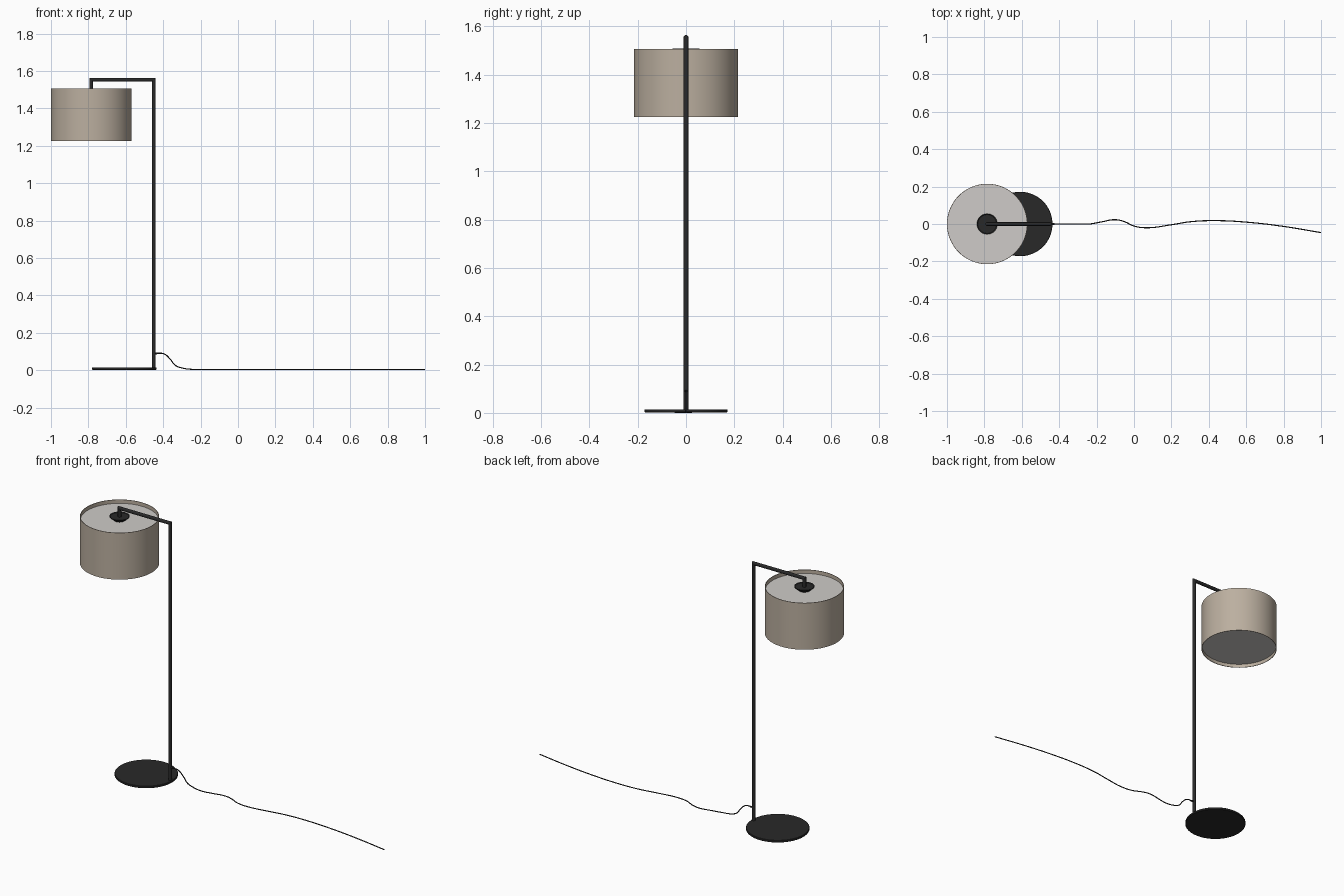
import bpy, bmesh
from math import sin, cos, pi
from mathutils import Vector, Matrix

if "Cube" in bpy.data.objects:
    bpy.data.objects.remove(bpy.data.objects["Cube"])

SHADE_X, POLE_X, BASE_X = -0.785, -0.45, -0.608


def material(name, color):
    m = bpy.data.materials.new(name)
    m.diffuse_color = (*color, 1)
    m.use_nodes = True
    m.node_tree.nodes["Principled BSDF"].inputs["Base Color"].default_value = m.diffuse_color
    return m


BLACK = material("black_metal", (0.022, 0.022, 0.022))
FABRIC = material("beige_fabric", (0.50, 0.43, 0.35))
DIFFUSER = material("pale_diffuser", (0.62, 0.60, 0.58))


def finish(name, bm, mat):
    bmesh.ops.remove_doubles(bm, verts=bm.verts, dist=1e-6)
    bmesh.ops.recalc_face_normals(bm, faces=bm.faces)
    me = bpy.data.meshes.new(name)
    bm.to_mesh(me)
    bm.free()
    ob = bpy.data.objects.new(name, me)
    bpy.context.collection.objects.link(ob)
    me.materials.append(mat)
    bpy.ops.object.select_all(action='DESELECT')
    ob.select_set(True)
    bpy.context.view_layer.objects.active = ob
    bpy.ops.object.shade_smooth_by_angle(angle=0.6)
    return ob


def lathe(name, profile, x, mat, steps=64, closed=False):
    """Revolve (radius, z) points about a vertical axis at x."""
    bm = bmesh.new()
    vs = [bm.verts.new((x + r, 0, z)) for r, z in profile]
    pairs = list(zip(vs, vs[1:])) + ([(vs[-1], vs[0])] if closed else [])
    edges = [bm.edges.new(p) for p in pairs]
    bmesh.ops.spin(bm, geom=vs + edges, cent=(x, 0, 0), axis=(0, 0, 1),
                   angle=2 * pi, steps=steps, use_merge=True)
    return finish(name, bm, mat)


def mitred_tube(name, path, radius, mat, sides=20):
    """Round tube along an x-z path with sharp mitred corners."""
    pts = [Vector((x, 0, z)) for x, z in path]
    dirs = [(b - a).normalized() for a, b in zip(pts, pts[1:])]
    bm, rings = bmesh.new(), []
    for i, p in enumerate(pts):
        d0, d1 = dirs[max(i - 1, 0)], dirs[min(i, len(dirs) - 1)]
        t = (d0 + d1).normalized()
        side = Vector((t.z, 0, -t.x)) / t.dot(d0)
        rings.append([bm.verts.new(p + radius * (side * cos(a) + Vector((0, sin(a), 0))))
                      for a in (2 * pi * k / sides for k in range(sides))])
    for a, b in zip(rings, rings[1:]):
        for k in range(sides):
            n = (k + 1) % sides
            bm.faces.new((a[k], a[n], b[n], b[k]))
    bm.faces.new(rings[0])
    bm.faces.new(rings[-1])
    return finish(name, bm, mat)


# Round base plate
lathe("base", [(0, 0.002), (0.170, 0.002), (0.172, 0.004), (0.172, 0.013),
               (0.170, 0.015), (0, 0.015)], BASE_X, BLACK, 96)

# Pole, arm and drop in one bent tube
mitred_tube("pole_and_arm", [(POLE_X, 0.008), (POLE_X, 1.553),
                             (SHADE_X, 1.553), (SHADE_X, 1.49)], 0.01, BLACK)

# Dished canopy holding the shade
lathe("canopy", [(0, 1.503), (0.050, 1.503), (0.055, 1.507), (0.055, 1.503),
                 (0.030, 1.482), (0, 1.482)], SHADE_X, BLACK, 48)

# Drum shade wall with recessed diffusers above and below
lathe("shade", [(0.212, 1.225), (0.215, 1.225), (0.215, 1.505), (0.212, 1.505)],
      SHADE_X, FABRIC, 96, closed=True)
for name, z in (("top_diffuser", 1.480), ("bottom_diffuser", 1.246)):
    lathe(name, [(0, z), (0.2125, z), (0.2125, z + 0.003), (0, z + 0.003)],
          SHADE_X, DIFFUSER, 96)

# Cable outlet on the pole
bm = bmesh.new()
bmesh.ops.create_cone(bm, cap_ends=True, segments=16, radius1=0.006, radius2=0.004, depth=0.022,
                      matrix=Matrix.Translation((POLE_X + 0.015, 0, 0.09)) @ Matrix.Rotation(pi / 2, 4, 'Y'))
finish("cable_outlet", bm, BLACK)

# Power cable lying on the floor
path = [(-0.44, 0, 0.09), (-0.395, 0, 0.087), (-0.365, 0, 0.062), (-0.335, 0, 0.026),
        (-0.30, 0, 0.012), (-0.24, 0, 0.004), (-0.18, 0.010, 0.003), (-0.10, 0.023, 0.003),
        (-0.05, 0.012, 0.003), (0, -0.011, 0.003), (0.07, -0.020, 0.003),
        (0.20, -0.004, 0.003), (0.30, 0.012, 0.003), (0.43, 0.018, 0.003),
        (0.60, 0.010, 0.003), (0.80, -0.013, 0.003), (1.0, -0.046, 0.003)]
cu = bpy.data.curves.new("power_cable", 'CURVE')
cu.dimensions = '3D'
cu.bevel_depth = 0.003
cu.bevel_resolution = 2
cu.resolution_u = 8
cu.use_fill_caps = True
sp = cu.splines.new('BEZIER')
sp.bezier_points.add(len(path) - 1)
for bp, co in zip(sp.bezier_points, path):
    bp.co = co
    bp.handle_left_type = bp.handle_right_type = 'AUTO'
cable = bpy.data.objects.new("power_cable", cu)
bpy.context.collection.objects.link(cable)
cu.materials.append(BLACK)
